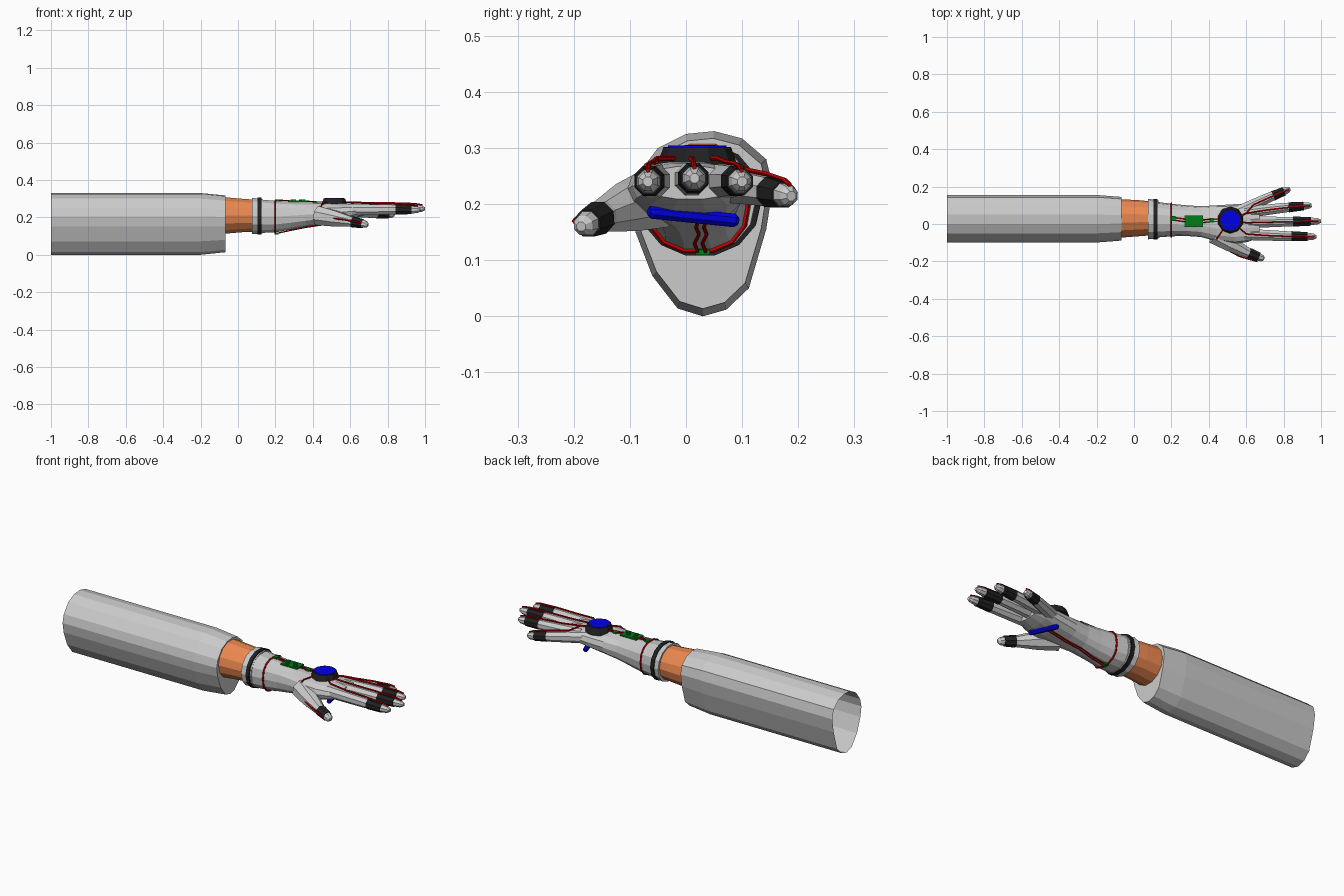
import bpy, bmesh, math
from mathutils import Vector

if "Cube" in bpy.data.objects:
    bpy.data.objects.remove(bpy.data.objects["Cube"])


def material(name, rgb):
    m = bpy.data.materials.new(name)
    m.diffuse_color = (*rgb, 1)
    m.use_nodes = True
    m.node_tree.nodes["Principled BSDF"].inputs["Base Color"].default_value = m.diffuse_color
    return m


SKIN = material("skin", (0.85, 0.25, 0.08))
BLACK = material("black", (0.015, 0.015, 0.015))
BLUE = material("blue", (0.0, 0.0, 0.8))
GREEN = material("green", (0.0, 0.2, 0.01))
RED = material("red", (0.5, 0.0, 0.0))


def finish(name, bm, mat):
    bmesh.ops.recalc_face_normals(bm, faces=bm.faces)
    me = bpy.data.meshes.new(name)
    bm.to_mesh(me)
    bm.free()
    ob = bpy.data.objects.new(name, me)
    bpy.context.collection.objects.link(ob)
    if mat:
        me.materials.append(mat)
    return ob


def loft(name, rings, mat=None, caps=(True, True)):
    bm = bmesh.new()
    vs = [[bm.verts.new(p) for p in r] for r in rings]
    n = len(vs[0])
    for a, b in zip(vs, vs[1:]):
        for i in range(n):
            j = (i + 1) % n
            bm.faces.new((a[i], a[j], b[j], b[i]))
    if caps[0]:
        bm.faces.new(vs[0])
    if caps[1]:
        bm.faces.new(vs[-1])
    return finish(name, bm, mat)


def tube(name, path, radii, sides, mat=None, ref=(0, 0, 1)):
    """Loft a round section along a path."""
    path = [Vector(p) for p in path]
    rings = []
    for k, p in enumerate(path):
        t = (path[min(k + 1, len(path) - 1)] - path[max(k - 1, 0)]).normalized()
        side = Vector(ref).cross(t).normalized()
        up = t.cross(side)
        r = radii[k] if isinstance(radii, (list, tuple)) else radii
        rings.append([p + side * r * math.cos(a) + up * r * math.sin(a)
                      for a in (2 * math.pi * (i + 0.5) / sides for i in range(sides))])
    return loft(name, rings, mat)


def section(x, y0, y1, z0, z1, grow=0.0, n=14, e=0.85):
    """Rounded section across the arm, given its y and z limits."""
    pts = []
    for i in range(n):
        c, s = math.cos(2 * math.pi * i / n), math.sin(2 * math.pi * i / n)
        pts.append(Vector((x,
                           (y0 + y1) / 2 + ((y1 - y0) / 2 + grow) * math.copysign(abs(c) ** e, c),
                           (z0 + z1) / 2 + ((z1 - z0) / 2 + grow) * math.copysign(abs(s) ** e, s))))
    return pts


def box(name, centre, size, mat):
    bm = bmesh.new()
    bmesh.ops.create_cube(bm, size=1)
    for v in bm.verts:
        v.co = Vector(v.co[i] * size[i] + centre[i] for i in range(3))
    return finish(name, bm, mat)


def disc(name, centre, r1, r2, h, sides, mat):
    rings = [[Vector((centre[0] + r * math.cos(2 * math.pi * (i + .5) / sides),
                      centre[1] + r * math.sin(2 * math.pi * (i + .5) / sides), z))
              for i in range(sides)] for r, z in ((r1, centre[2]), (r2, centre[2] + h))]
    return loft(name, rings, mat)


# Sleeve: egg-shaped tube, open at the back
egg = [(.05, .33), (.10, .317), (.143, .28), (.155, .23), (.143, .155), (.112, .05), (.072, .012),
       (.03, 0), (-.015, .014), (-.06, .072), (-.09, .15), (-.099, .205), (-.088, .25), (-.05, .3), (0, .325)]
loft("sleeve", [[Vector((x, .03 + (y - .03) * s, .17 + (z - .17) * s)) for y, z in egg]
                for x, s in ((-1, 1), (-.2, 1), (-.068, .92))], caps=(False, True))

# Bare forearm
loft("forearm", [section(-.072, -.073, .132, .11, .31, e=1), section(.02, -.066, .128, .118, .302, e=1),
                 section(.1, -.06, .12, .122, .296, e=1)], SKIN)

# Glove body: cuff, wrist and palm
loft("cuff", [section(.076, -.082, .135, .108, .306, e=.95), section(.132, -.076, .124, .112, .301, e=.95)])
loft("cuff_band", [section(x, -.08, .13, .11, .304, .004, e=.95) for x in (.104, .125)], BLACK)
body = [(.125, -.072, .118, .115, .297), (.2, -.066, .108, .118, .29), (.28, -.064, .1, .132, .285),
        (.36, -.07, .095, .148, .28), (.44, -.092, .1, .16, .279), (.54, -.105, .106, .175, .277),
        (.61, -.096, .108, .19, .274), (.67, -.07, .085, .208, .268)]
loft("glove_body", [section(*b) for b in body])

# Fingers with black sensor bands and red wires
fingers = {
    "index": [(.59, -.055, .24), (.78, -.064, .242), (.975, -.068, .24)],
    "middle": [(.59, .008, .243), (.78, .012, .246), (1.0, .015, .246)],
    "ring": [(.59, .06, .24), (.77, .084, .242), (.95, .1, .24)],
    "little": [(.55, .062, .235), (.7, .133, .225), (.835, .188, .214)],
    "thumb": [(.43, -.055, .21), (.575, -.14, .183), (.695, -.187, .16)],
}


def along(p, t):
    a, b, c = map(Vector, p)
    return a.lerp(b, t * 2) if t < .5 else b.lerp(c, t * 2 - 1)


for name, p in fingers.items():
    thumb = name == "thumb"
    ts = (0, .3, .6, .86, .96, 1)
    rs = (.056, .046, .03, .024, .019, .009) if thumb else (.033, .031, .028, .023, .018, .009)
    tube(name + "_finger", [along(p, t) for t in ts], rs, 8)
    tube(name + "_band", [along(p, t) for t in (.66, .88)],
         (.031, .026) if thumb else (.029, .025), 8, BLACK)
    if thumb:
        route = [(.485, -.02, .283), (.45, -.07, .27), (.425, -.1, .225), (.47, -.122, .2)]
        route += [along(p, t) + Vector((-.012, -r, .005)) for t, r in ((.5, .032), (.7, .028), (.9, .022))]
    else:
        y = p[0][1]
        route = [(.56, .02 + (y - .02) * .5, .281), (.6, y * .95, .281)]
        route += [along(p, t) + Vector((0, 0, r)) for t, r in ((.3, .033), (.6, .031), (.88, .027), (.97, .02))]
    tube(name + "_wire", route, .0045, 5, RED)

# Disc on the back of the hand and bar across the palm
disc("hand_disc_base", (.515, .02, .266), .073, .06, .036, 10, BLACK)
disc("hand_disc_light", (.515, .02, .29), .055, .053, .014, 16, BLUE)
tube("palm_bar", [(.6, -.066, .187), (.597, -.06, .186), (.553, .085, .171), (.55, .092, .17)],
     (.008, .013, .013, .008), 8, BLUE)

# Circuit board, chips and connectors
box("circuit_board", (.32, .015, .286), (.1, .06, .008), GREEN)
for i, (x, y) in enumerate(((.29, .028), (.30, 0), (.335, .022), (.35, .0))):
    box(f"chip_{i}", (x, y, .292), (.02, .014, .007), GREEN)
for i, (x, y, z) in enumerate(((.212, .03, .291), (.415, .02, .281), (.205, .03, .114))):
    box(f"connector_{i}", (x, y, z), (.022, .026, .01), GREEN)

# Wire loop round the wrist and links between the electronics
loop = section(*body[1], grow=.003)
tube("wrist_loop", loop + loop[:1], .0045, 5, RED, ref=(1, 0, 0))
for i, dy in enumerate((-.007, .007)):
    tube(f"rear_link_{i}", [(.22, .028 + dy, .292), (.275, .02 + dy, .289)], .0035, 5, RED)
    tube(f"front_link_{i}", [(.365, .015 + dy, .287), (.41, .02 + dy, .283), (.455, .02 + dy, .282)],
         .0035, 5, RED)
    tube(f"palm_link_{i}", [(.21, .028 + dy, .115), (.28, .022 + dy, .13), (.36, .03 + dy, .146),
                            (.44, .025 + dy, .158), (.56, .03 + dy, .176)], .0035, 5, RED)
